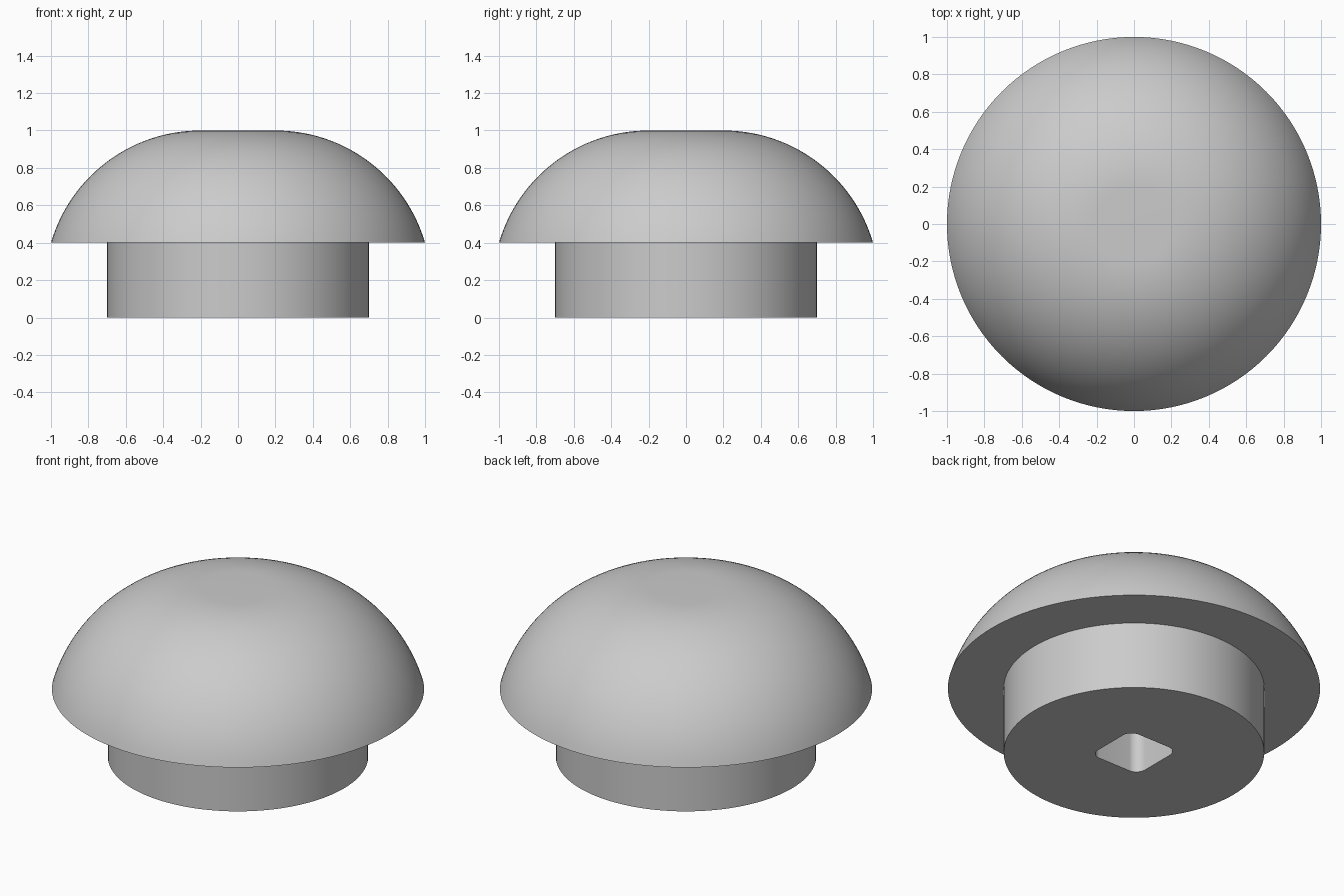
import bpy, bmesh
from math import sin, cos, pi, atan2, hypot

if "Cube" in bpy.data.objects:
    bpy.data.objects.remove(bpy.data.objects["Cube"])

grey = bpy.data.materials.new("light_grey")
grey.use_nodes = True
colour = (0.6, 0.6, 0.6, 1)
grey.diffuse_color = colour
grey.node_tree.nodes["Principled BSDF"].inputs["Base Color"].default_value = colour


def make_object(name, bm):
    bmesh.ops.recalc_face_normals(bm, faces=bm.faces)
    mesh = bpy.data.meshes.new(name)
    bm.to_mesh(mesh)
    bm.free()
    mesh.materials.append(grey)
    obj = bpy.data.objects.new(name, mesh)
    bpy.context.collection.objects.link(obj)
    return obj


def loft(name, rings):
    """Skin a stack of equal-length rings and close both ends."""
    bm = bmesh.new()
    loops = [[bm.verts.new(p) for p in ring] for ring in rings]
    for a, b in zip(loops, loops[1:]):
        for i in range(len(a)):
            j = (i + 1) % len(a)
            bm.faces.new((a[i], a[j], b[j], b[i]))
    bm.faces.new(loops[0])
    bm.faces.new(loops[-1])
    return make_object(name, bm)


def circle(r, z, n=128):
    return [(r * cos(2 * pi * i / n), r * sin(2 * pi * i / n), z) for i in range(n)]


# Knob: round stem, flat underside, domed cap with a small flat crown
crown, rim, rim_z = 0.2, 1.0, 0.4
drop = 1 - rim_z
radius = ((rim - crown) ** 2 + drop ** 2) / (2 * drop)
start = atan2(rim_z - 1 + radius, rim - crown)
profile = [(0.7, 0), (0.7, rim_z)]
steps = 28
for i in range(steps + 1):
    a = start + (pi / 2 - start) * i / steps
    profile.append((crown + radius * cos(a), 1 - radius + radius * sin(a)))
knob = loft("knob_body", [circle(r, z) for r, z in profile])


# Rounded square socket in the bottom of the stem
def rounded_square(half, r, z, n=10):
    points = []
    for k in range(4):
        q = pi / 4 + k * pi / 2
        reach = hypot(half - r, half - r)
        for i in range(n + 1):
            a = k * pi / 2 + i * pi / 2 / n
            points.append((reach * cos(q) + r * cos(a), reach * sin(q) + r * sin(a), z))
    return points


socket = loft("socket_cutter", [rounded_square(0.165, 0.06, z) for z in (-0.1, 0.42)])
socket.hide_render = True
cut = knob.modifiers.new("socket", "BOOLEAN")
cut.operation = "DIFFERENCE"
cut.solver = "EXACT"
cut.object = socket

bpy.ops.object.select_all(action="DESELECT")
knob.select_set(True)
bpy.context.view_layer.objects.active = knob
bpy.ops.object.modifier_apply(modifier=cut.name)
bpy.data.objects.remove(socket)
bpy.ops.object.shade_smooth_by_angle(angle=pi / 6)
